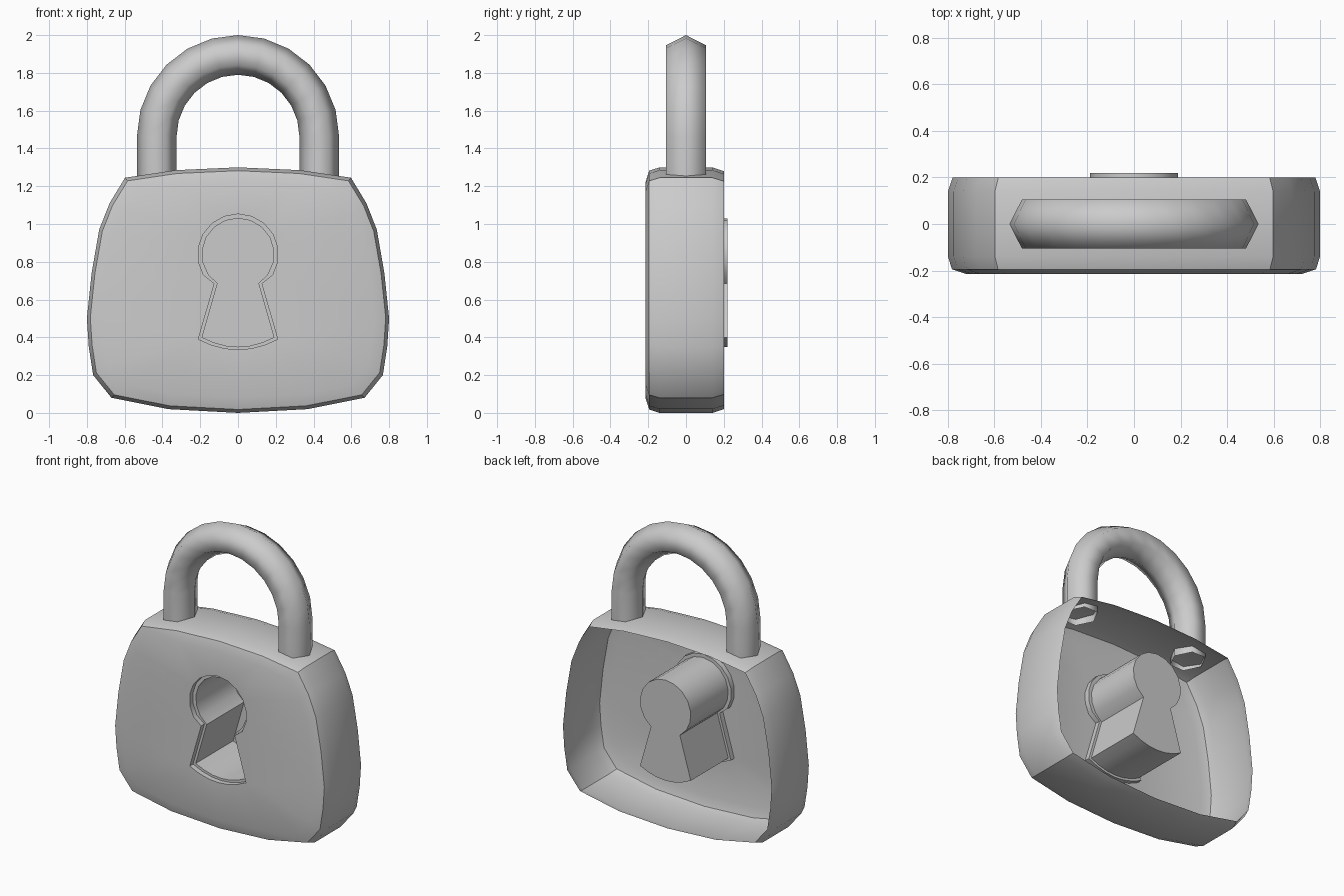
import bpy, bmesh
from math import sin, cos, pi, radians

if "Cube" in bpy.data.objects:
    bpy.data.objects.remove(bpy.data.objects["Cube"])


def mirrored(half):
    """Close a right-hand outline (top centre to bottom centre) by mirroring in x."""
    return half + [(-x, z) for x, z in reversed(half) if x > 1e-5]


def add_ring(bm, outline, y):
    return [bm.verts.new((x, y, z)) for x, z in outline]


def skin(bm, a, b, closed=True):
    n = len(a)
    for i in range(n if closed else n - 1):
        j = (i + 1) % n
        bm.faces.new((a[i], a[j], b[j], b[i]))


def ring_edges(bm, ring):
    return [bm.edges.get((ring[i - 1], ring[i])) for i in range(len(ring))]


def finish(bm, name, angle):
    bmesh.ops.recalc_face_normals(bm, faces=bm.faces)
    me = bpy.data.meshes.new(name)
    bm.to_mesh(me)
    bm.free()
    ob = bpy.data.objects.new(name, me)
    bpy.context.collection.objects.link(ob)
    bpy.ops.object.select_all(action='DESELECT')
    ob.select_set(True)
    bpy.context.view_layer.objects.active = ob
    bpy.ops.object.shade_smooth_by_angle(angle=radians(angle))
    return ob


def keyhole(r, neck, foot, drop):
    """Round head, narrow neck and flared foot with a curved bottom."""
    cz = 0.84
    a_end = pi - math_angle(neck, cz)
    head = [(r * sin(a_end * i / 7), cz + r * cos(a_end * i / 7)) for i in range(7)]
    base = [(foot[0] * (1 - t), foot[1] - drop * (1 - (1 - t) ** 2)) for t in (0, 0.33, 0.67, 1)]
    return mirrored(head + [neck] + base)


def math_angle(neck, cz):
    from math import atan2
    return atan2(neck[0], cz - neck[1])


# Hollow body: open at the back, softly domed front
half = [(0, 1.30), (0.33, 1.285), (0.598, 1.245), (0.68, 1.11), (0.735, 0.97),
        (0.775, 0.74), (0.80, 0.50), (0.79, 0.35), (0.767, 0.20), (0.67, 0.08),
        (0.37, 0.02), (0, 0.0)]
outline = mirrored(half)


def inset(o):
    return [(x * (1 - o / 0.8), 0.65 + (z - 0.65) * (1 - o / 0.65)) for x, z in outline]


bm = bmesh.new()
rings = [add_ring(bm, inset(o), y) for y, o in
         ((0.20, 0.02), (0.14, 0.0), (-0.14, 0.0), (-0.195, 0.018), (-0.215, 0.08))]
for a, b in zip(rings, rings[1:]):
    skin(bm, a, b)

# Keyhole: stepped rim, then a blind tunnel closed at the back
rim_shape = keyhole(0.213, (0.125, 0.685), (0.21, 0.39), 0.055)
bore_shape = keyhole(0.19, (0.108, 0.685), (0.19, 0.40), 0.05)
hole = [add_ring(bm, s, y) for s, y in
        ((rim_shape, -0.215), (rim_shape, -0.18), (bore_shape, -0.18), (bore_shape, 0.22))]
for a, b in zip(hole, hole[1:]):
    skin(bm, a, b)
bm.faces.new(hole[-1])
bmesh.ops.triangle_fill(bm, use_beauty=True, use_dissolve=False,
                        edges=ring_edges(bm, rings[-1]) + ring_edges(bm, hole[0]))
finish(bm, "lock_body", 35)

# Shackle: six-sided bar swept over an arch, ends set into the body
section = [(0.105, 0), (0.052, 0.105), (-0.052, 0.105),
           (-0.105, 0), (-0.052, -0.105), (0.052, -0.105)]
R, CZ, FOOT = 0.43, 1.465, 1.235
path = [(0, FOOT)] + [(pi * i / 12, CZ) for i in range(13)] + [(pi, FOOT)]
bm = bmesh.new()
loops = [[bm.verts.new(((R + d) * cos(a), y, cz + (R + d) * sin(a))) for d, y in section]
         for a, cz in path]
for a, b in zip(loops, loops[1:]):
    skin(bm, a, b)
finish(bm, "shackle", 180)
